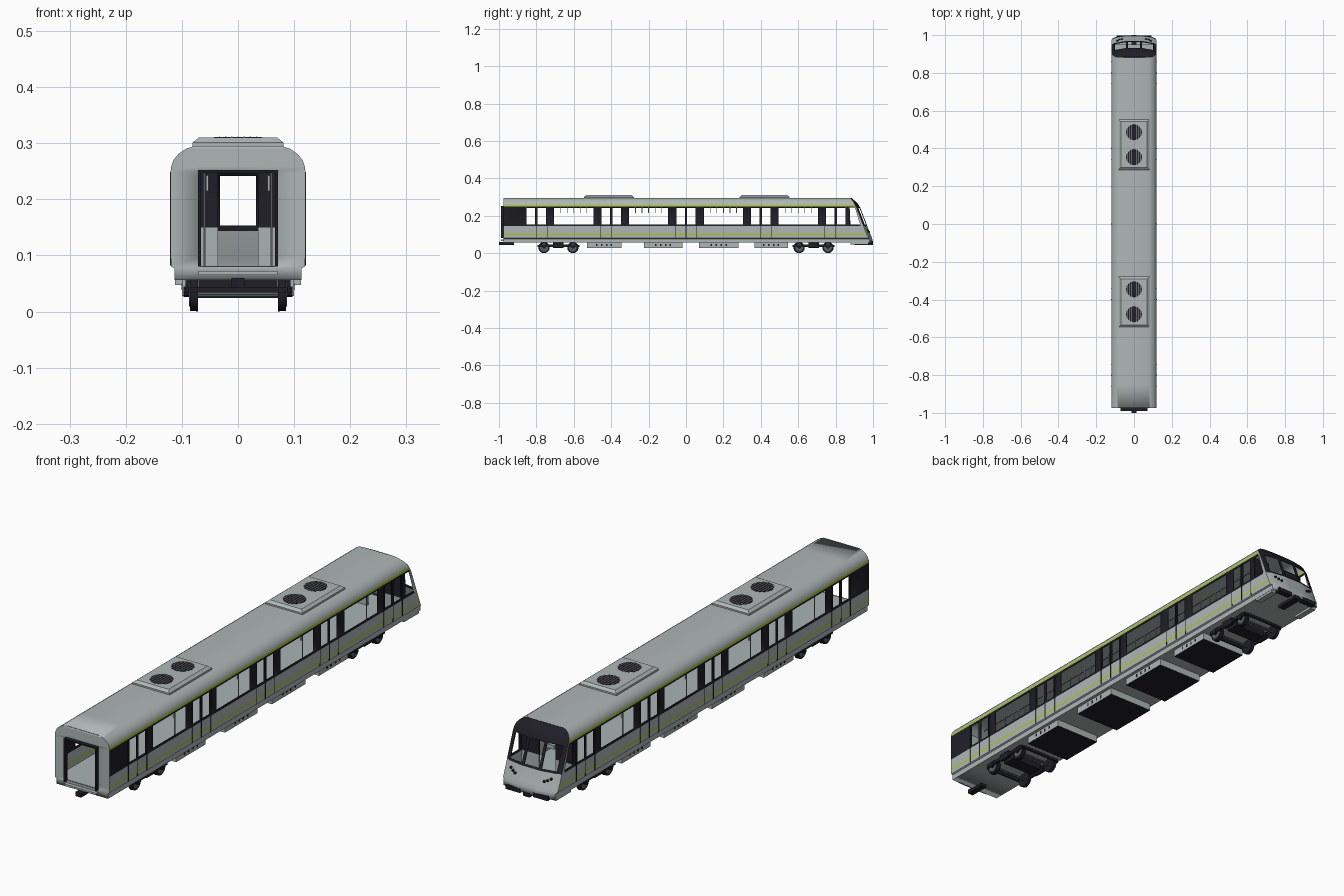
import bpy, bmesh, math
from mathutils import Matrix

if "Cube" in bpy.data.objects:
    bpy.data.objects.remove(bpy.data.objects["Cube"], do_unlink=True)


def material(name, r, g, b):
    m = bpy.data.materials.new(name)
    m.use_nodes = True
    m.diffuse_color = (r, g, b, 1)
    m.node_tree.nodes["Principled BSDF"].inputs["Base Color"].default_value = (r, g, b, 1)
    return m


GREY = material("silver grey", .43, .47, .47)
DARK = material("near black", .014, .013, .02)
GREEN = material("lime green", .42, .58, .02)
STEEL = material("wheel steel", .10, .12, .13)
INNER = material("interior grey", .40, .45, .46)


def finish(name, bm, mats, smooth=False):
    mesh = bpy.data.meshes.new(name)
    bm.to_mesh(mesh)
    bm.free()
    for m in mats:
        mesh.materials.append(m)
    ob = bpy.data.objects.new(name, mesh)
    bpy.context.collection.objects.link(ob)
    if smooth:
        bpy.ops.object.select_all(action='DESELECT')
        ob.select_set(True)
        bpy.context.view_layer.objects.active = ob
        bpy.ops.object.shade_smooth_by_angle(angle=math.radians(35))
    return ob


def box(name, x, y, z, mat, dark_bottom=False, taper=0):
    """Box between pairs of limits; the top may be drawn in by taper."""
    bm = bmesh.new()
    bmesh.ops.create_cube(bm, size=1)
    for v in bm.verts:
        top = v.co.z > 0
        for i, (lo, hi) in enumerate((x, y, z)):
            v.co[i] = (lo + hi) / 2 + v.co[i] * (hi - lo)
            if top and i < 2:
                v.co[i] -= math.copysign(taper, v.co[i] - (lo + hi) / 2)
    if dark_bottom:
        for f in bm.faces:
            f.material_index = int(f.normal.z < -.5)
    return finish(name, bm, (mat, DARK))


def rod(name, centre, radius, length, axis, mat, sides=16):
    bm = bmesh.new()
    bmesh.ops.create_cone(bm, cap_ends=True, segments=sides, radius1=radius, radius2=radius, depth=length)
    turn = {'X': Matrix.Rotation(math.pi / 2, 4, 'Y'), 'Y': Matrix.Rotation(math.pi / 2, 4, 'X'),
            'Z': Matrix.Identity(4)}[axis]
    bmesh.ops.transform(bm, matrix=Matrix.Translation(centre) @ turn, verts=bm.verts)
    return finish(name, bm, (mat,), True)


def span(c, half):
    return (c - half, c + half)


# Body shell: half section, nose curve, and window rhythm
HALF = [(.113, .056), (.113, .077), (.119, .08), (.12, .097), (.12, .104), (.12, .145), (.12, .153),
        (.12, .243), (.12, .25), (.119, .258), (.115, .27), (.106, .281), (.093, .29), (.078, .295)]
NOSE = [(.05, 1), (.08, .995), (.13, .974), (.2, .951), (.245, .931), (.27, .915), (.295, .885)]
DOORS = [-.8, -.4, 0, .4, .8]
BAYS = [-.6, -.2, .2, .6]
REAR, CAB = -.975, .87


def nose_y(x, z):
    for (z0, y0), (z1, y1) in zip(NOSE, NOSE[1:]):
        if z <= z1:
            break
    return y0 + (y1 - y0) * (z - z0) / (z1 - z0) - .02 * (abs(x) / .12) ** 4


openings = [span(c, .105) for c in BAYS]
for c in DOORS:
    openings += [(c - .052, c - .006), (c + .006, c + .052)]
stations = sorted({REAR, CAB} | {y for o in openings for y in o})
section = HALF + [(-x, z) for x, z in reversed(HALF)]
bm = bmesh.new()


def add_grid(rows, rule, wrap=False):
    """Quads between rows of points; rule gives a material index or None for a hole."""
    grid = [[bm.verts.new(p) for p in row] for row in rows]
    for j in range(len(grid) - (not wrap)):
        a, b = grid[j], grid[(j + 1) % len(grid)]
        for i in range(len(a) - 1):
            pts = (a[i], a[i + 1], b[i + 1], b[i])
            z0, z1 = sorted((a[i].co.z, b[i].co.z))
            mat = rule(i, (z0 + z1) / 2)
            if mat is not None:
                bm.faces.new(pts).material_index = mat


def side_rule(i, z):
    last = len(stations) - 1
    if .153 < z < .243:
        if i < last:
            mid = (stations[i] + stations[i + 1]) / 2
            if any(a < mid < b for a, b in openings):
                return None
        elif i == last + 1:
            return None
    if .097 < z < .104 or .25 < z < .258:
        return 2
    return int(.145 < z < .25 and i < last + 2)


def nose_rule(i, z):
    if .153 < z < .243 and i in (1, 3, 5):
        return None
    return int(z > .145)


side_rows = []
for x, z in section:
    end = nose_y(x, z)
    side_rows.append([(x, y, z) for y in stations] + [(x, CAB + t * (end - CAB), z) for t in (.12, .8, 1)])
add_grid(side_rows, side_rule, wrap=True)
fractions = (-1, -.86, -.36, -.27, .27, .36, .86, 1)
add_grid([[(f * w, nose_y(f * w, z), z) for f in fractions] for w, z in HALF], nose_rule)
add_grid([[(x, REAR, z) for x in (-w, -.07, .07, w)] for w, z in HALF],
         lambda i, z: None if i == 1 and .08 < z < .25 else 0)
bmesh.ops.remove_doubles(bm, verts=bm.verts, dist=.0002)
bmesh.ops.recalc_face_normals(bm, faces=bm.faces)
shell = finish("body_shell", bm, (GREY, DARK, GREEN), True)
wall = shell.modifiers.new("wall thickness", 'SOLIDIFY')
wall.thickness, wall.offset = .004, -1

# Interior floor, cab partition, benches, poles and rails
box("floor", (-.112, .112), (REAR + .006, .95), (.07, .081), INNER)
for s in (1, -1):
    for name, z, mat in (("lower", (.08, .15), INNER), ("upper", (.15, .25), DARK)):
        box("cab_partition_" + name, sorted((s * .036, s * .114)), (.862, .868), z, mat)
    rod("grab_rail", (s * .055, 0, .243), .0015, 1.7, 'Y', STEEL, 6)
    for c in BAYS:
        box("bench", sorted((s * .078, s * .113)), span(c, .115), (.10, .116), INNER)
        box("bench_back", sorted((s * .108, s * .114)), span(c, .115), (.116, .145), INNER)
        for e in (-.118, .118):
            rod("pole", (s * .06, c + e, .165), .002, .168, 'Z', INNER, 6)
        for k in range(5):
            box("hand_strap", span(s * .055, .002), span(c - .07 + k * .035, .002), (.215, .243), INNER)

    # Door seams and leaf outlines
    for c in DOORS:
        for off, half in ((0, .002), (-.058, .001), (.058, .001)):
            box("door_seam", sorted((s * .119, s * .121)), span(c + off, half), (.082, .249), DARK)

    # Gangway posts, headlights and tail lights, bumper plates
    box("gangway_post", span(s * .0685, .0025), (-.99, REAR), (.08, .25), DARK)
    for x, z in ((.088, .125), (.076, .118), (.064, .113)):
        rod("headlight", (s * x, nose_y(x, z), z), .005, .006, 'Y', DARK, 12)
    box("bumper", span(s * .06, .032), (.975, .999), (.05, .066), DARK)
    box("cab_skirt", span(s * .1, .012), (.88, .975), (.047, .057), GREY)

# Gangway end
box("gangway_lintel", (-.071, .071), (-.99, REAR), (.247, .252), DARK)
box("gangway_sill", (-.07, .07), (-.99, REAR), (.065, .072), GREY)
box("rear_coupler", (-.012, .012), (-1, -.92), (.043, .06), DARK)
box("front_coupler", (-.014, .014), (.9, 1), (.044, .06), DARK)

# Roof cooling units with slatted fans
for c in (.42, -.412):
    box("cooling_unit_base", (-.081, .081), span(c, .133), (.291, .301), GREY)
    box("cooling_unit_top", (-.081, .081), span(c, .133), (.301, .31), GREY, taper=.011)
    for e in (-.066, .066):
        rod("fan", (0, c + e, .3095), .043, .003, 'Z', DARK, 12)
        for k in range(-3, 4):
            reach = math.sqrt(.042 ** 2 - (k * .011) ** 2)
            box("fan_slat", span(k * .011, .0012), span(c + e, reach), (.3105, .312), GREY)

# Equipment boxes under the floor, with side vents
for a, b in ((-.53, -.345), (-.225, -.02), (.07, .28), (.365, .545)):
    box("equipment_box", (-.1, .1), (a, b), (.028, .057), GREY, dark_bottom=True)
    for s in (1, -1):
        for k in range(4):
            box("vent", span(s * .1, .0008), span((a + b) / 2 + (k - 1.5) * .026, .004), (.038, .05), DARK)

# Bogies
for c in (-.682, .682):
    box("bogie_bolster", (-.07, .07), span(c, .028), (.028, .056), DARK)
    for s in (1, -1):
        box("bogie_side_frame", span(s * .09, .004), span(c, .105), (.034, .046), DARK)
        box("bogie_spring", span(s * .088, .006), span(c, .025), (.03, .057), DARK)
        box("bogie_end_beam", (-.088, .088), span(c + s * .108, .004), (.034, .044), DARK)
    for e in (-.077, .077):
        rod("axle", (0, c + e, .03), .006, .16, 'X', STEEL, 10)
        for s in (1, -1):
            rod("wheel", (s * .08, c + e, .03), .029, .011, 'X', DARK, 24)
            rod("wheel_disc", (s * .081, c + e, .03), .021, .012, 'X', STEEL, 24)
            rod("axle_box", (s * .091, c + e, .035), .01, .012, 'X', DARK, 10)
            rod("wheel_flange", (s * .073, c + e, .03), .03, .004, 'X', DARK, 24)
